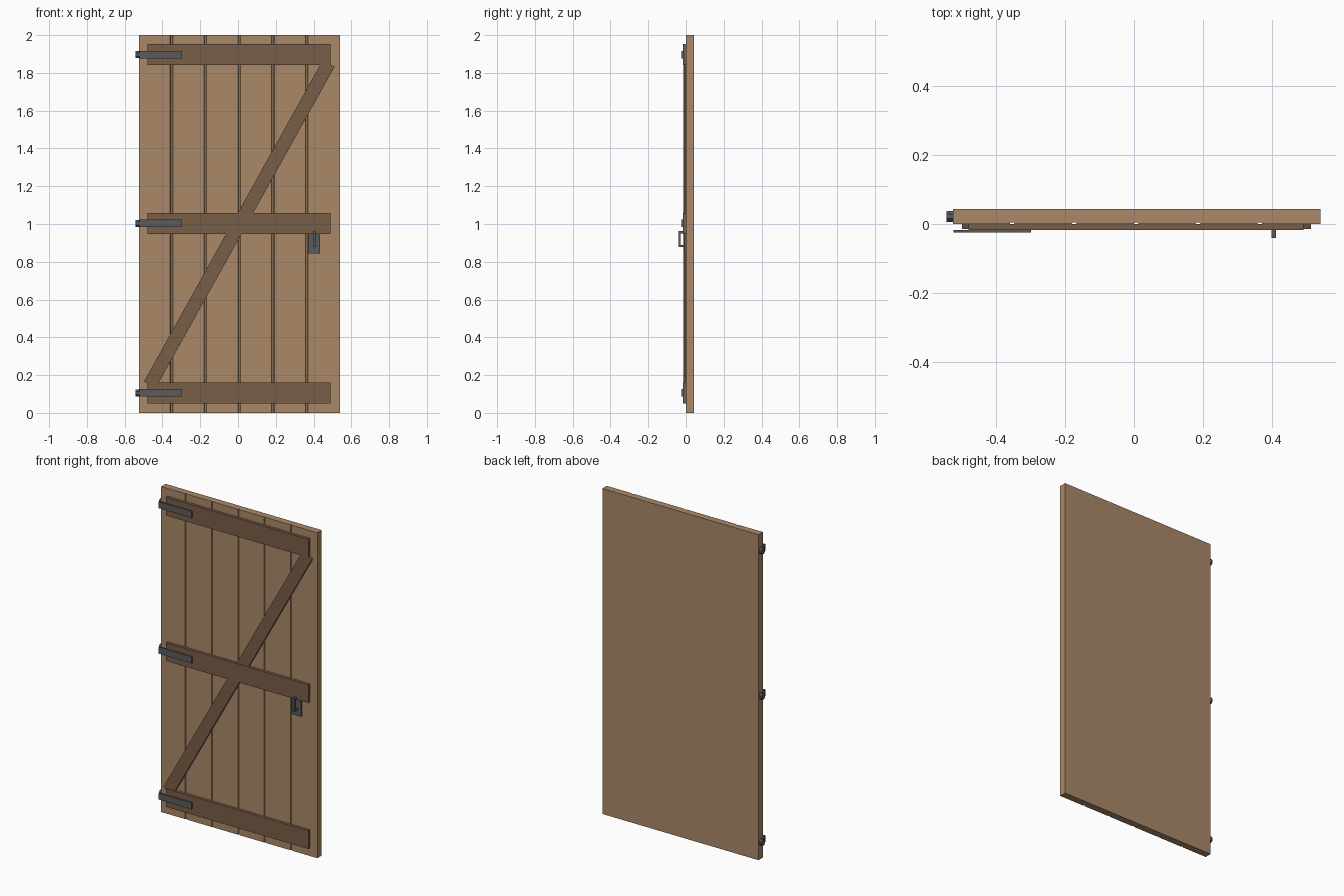
import bpy, bmesh, math
from mathutils import Matrix, Vector

if "Cube" in bpy.data.objects:
    bpy.data.objects.remove(bpy.data.objects["Cube"])


def material(name, rgb):
    m = bpy.data.materials.new(name)
    m.diffuse_color = (*rgb, 1)
    m.use_nodes = True
    m.node_tree.nodes["Principled BSDF"].inputs["Base Color"].default_value = m.diffuse_color
    return m


WOOD = material("light wood", (0.40, 0.25, 0.137))
DARK = material("dark wood", (0.19, 0.11, 0.064))
IRON = material("iron grey", (0.105, 0.105, 0.105))


def finish(name, bm, mat):
    bmesh.ops.recalc_face_normals(bm, faces=bm.faces)
    me = bpy.data.meshes.new(name)
    bm.to_mesh(me)
    bm.free()
    me.materials.append(mat)
    ob = bpy.data.objects.new(name, me)
    bpy.context.collection.objects.link(ob)
    return ob


def box(name, x, y, z, mat, tilt=0):
    """Box from (min, max) ranges, optionally tilted around y about its centre."""
    size = [r[1] - r[0] for r in (x, y, z)]
    mid = Vector([(r[1] + r[0]) / 2 for r in (x, y, z)])
    bm = bmesh.new()
    bmesh.ops.create_cube(bm, size=1, matrix=Matrix.Translation(mid)
                          @ Matrix.Rotation(tilt, 4, 'Y') @ Matrix.Diagonal((*size, 1)))
    return finish(name, bm, mat)


def extrude(name, pts, vec, mat):
    bm = bmesh.new()
    f = bm.faces.new([bm.verts.new(p) for p in pts])
    r = bmesh.ops.extrude_face_region(bm, geom=[f], use_keep_orig=True)
    bmesh.ops.translate(bm, vec=vec,
                        verts=[v for v in r["geom"] if isinstance(v, bmesh.types.BMVert)])
    return finish(name, bm, mat)


# door panel: plank profile with shallow grooves in the front
profile = [(-0.523, 0.0)]
for i in range(5):
    gx = -0.352 + 0.179 * i
    profile += [(gx - 0.007, 0), (gx - 0.004, 0.005), (gx + 0.004, 0.005), (gx + 0.007, 0)]
profile += [(0.539, 0), (0.539, 0.043), (-0.523, 0.043)]
extrude("door_planks", [(x, y, 0) for x, y in profile], (0, 0, 2), WOOD)

# rails with a strap hinge on each
for label, z in (("bottom", 0.106), ("middle", 1.003), ("top", 1.897)):
    box(label + "_rail", (-0.478, 0.490), (-0.017, 0), (z - 0.056, z + 0.056), DARK)
    box(label + "_hinge_strap", (-0.522, -0.297), (-0.025, -0.017), (z - 0.02, z + 0.02), IRON)
    knuckle = []
    for k in range(8):
        a = math.pi / 8 + k * math.pi / 4
        knuckle.append((-0.542, 0.022 + 0.0175 * math.cos(a), z + 0.02 * math.sin(a)))
    extrude(label + "_hinge_knuckle", knuckle, (0.02, 0, 0), IRON)

# diagonal brace
box("diagonal_brace", (0.007 - 0.0357, 0.007 + 0.0357), (-0.014, 0),
    (1.0 - 0.973, 1.0 + 0.973), DARK, math.radians(29.1))

# latch plate and pull handle
box("latch_plate", (0.37, 0.434), (-0.008, 0), (0.844, 0.99), IRON)
handle = [(-0.006, 0.878), (-0.04, 0.878), (-0.04, 0.963), (-0.006, 0.963),
          (-0.006, 0.951), (-0.03, 0.951), (-0.03, 0.890), (-0.006, 0.890)]
extrude("pull_handle", [(0.398, y, z) for y, z in handle], (0.013, 0, 0), IRON)
